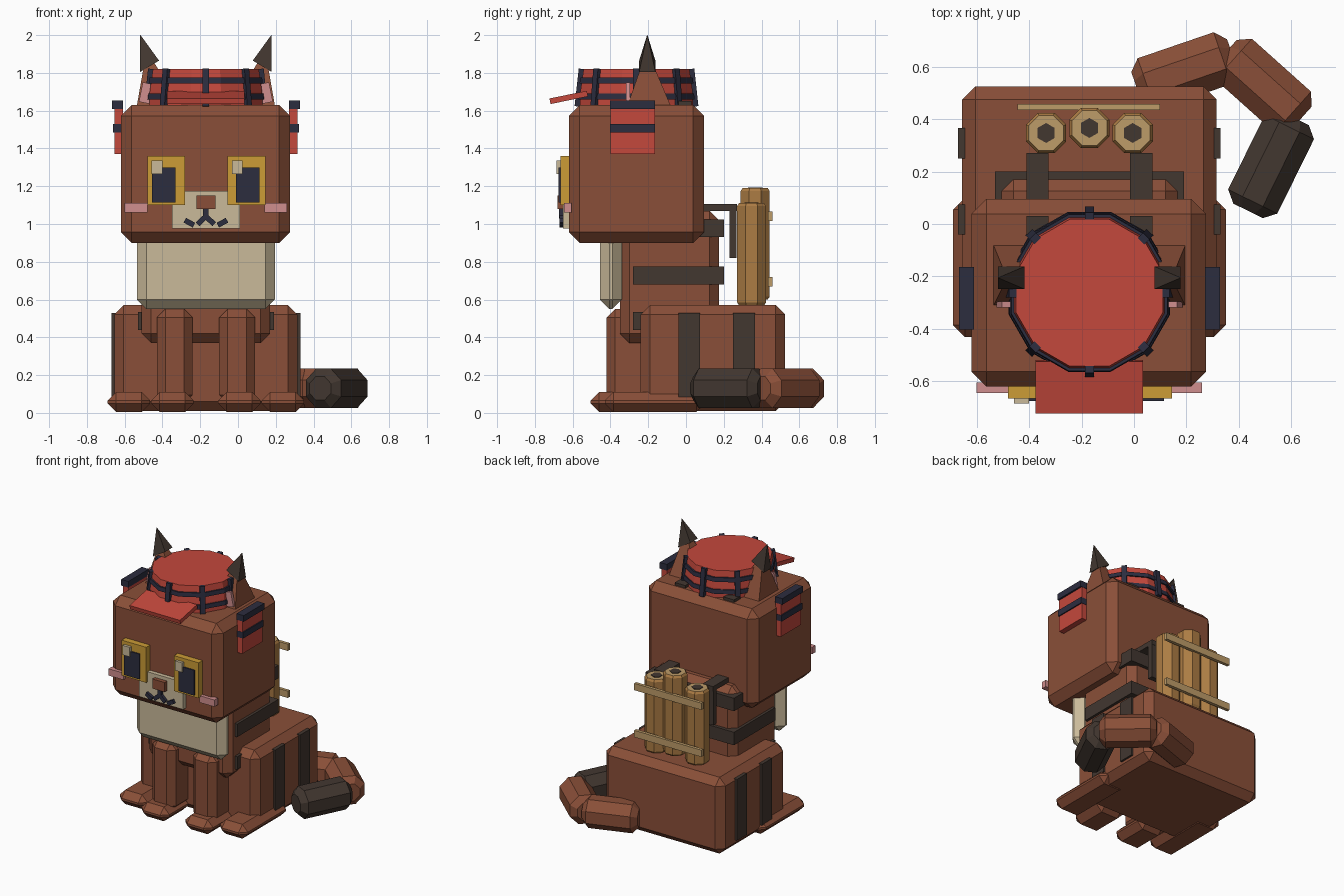
import bpy, bmesh, math
from mathutils import Vector, Matrix

if "Cube" in bpy.data.objects:
    bpy.data.objects.remove(bpy.data.objects["Cube"])

CX = -0.17  # the animal's mirror plane


def lin(c):
    return c / 12.92 if c <= 0.04045 else ((c + 0.055) / 1.055) ** 2.4


def material(name, hexcode):
    m = bpy.data.materials.new(name)
    rgb = [lin(int(hexcode[i:i + 2], 16) / 255) for i in (0, 2, 4)]
    m.diffuse_color = (*rgb, 1)
    m.use_nodes = True
    m.node_tree.nodes["Principled BSDF"].inputs["Base Color"].default_value = m.diffuse_color
    return m


FUR = material("brown fur", "8A4F38")
DARK = material("dark fur", "423730")
RED = material("red", "C4483C")
NAVY = material("navy", "2C2D3F")
CREAM = material("cream", "CABA9A")
GOLD = material("gold", "CC9C36")
PINK = material("pink", "D08E8E")
WOOD = material("wood", "AC7C44")
PALE = material("pale wood", "BE9C69")


def finish(name, bm, *mats):
    bmesh.ops.recalc_face_normals(bm, faces=bm.faces)
    me = bpy.data.meshes.new(name)
    bm.to_mesh(me)
    bm.free()
    for m in mats:
        me.materials.append(m)
    ob = bpy.data.objects.new(name, me)
    bpy.context.collection.objects.link(ob)
    return ob


def box(name, x, y, z, mat, bevel=0.0, rot=None):
    """Box from (min, max) ranges, optionally chamfered and turned about its centre."""
    bm = bmesh.new()
    bmesh.ops.create_cube(bm, size=1)
    size = [r[1] - r[0] for r in (x, y, z)]
    bmesh.ops.scale(bm, vec=size, verts=bm.verts)
    if bevel:
        bmesh.ops.bevel(bm, geom=bm.edges[:], offset=bevel, segments=1, affect='EDGES')
    if rot:
        bmesh.ops.rotate(bm, matrix=Matrix.Rotation(*rot), verts=bm.verts)
    mid = [(r[0] + r[1]) / 2 for r in (x, y, z)]
    bmesh.ops.translate(bm, vec=mid, verts=bm.verts)
    return finish(name, bm, mat)


def pair(name, x, y, z, mat, bevel=0.0, rot=None):
    """A box on the left and its mirror image on the right."""
    box(name + "_left", x, y, z, mat, bevel, rot)
    mx = (2 * CX - x[1], 2 * CX - x[0])
    box(name + "_right", mx, y, z, mat, bevel, (-rot[0], *rot[1:]) if rot else None)


def loft(name, rings, mats, cap_mat=0):
    """Skin a list of equal-length rings and close both ends."""
    bm = bmesh.new()
    vs = [[bm.verts.new(p) for p in r] for r in rings]
    n = len(vs[0])
    for a, b in zip(vs, vs[1:]):
        for i in range(n):
            bm.faces.new((a[i], a[(i + 1) % n], b[(i + 1) % n], b[i]))
    for r in (vs[0], vs[-1]):
        bm.faces.new(r).material_index = cap_mat
    return finish(name, bm, *mats)


def circle(cx, cy, z, r, n, turn=0.5):
    a = [2 * math.pi * (i + turn) / n for i in range(n)]
    return [(cx + r * math.cos(t), cy + r * math.sin(t), z) for t in a]


# Body, torso and head
box("haunches", (-0.655, 0.315), (-0.24, 0.525), (0.01, 0.57), FUR, 0.05)
box("torso", (-0.51, 0.17), (-0.35, 0.175), (0.37, 1.07), FUR, 0.05)
box("head", (-0.62, 0.275), (-0.62, 0.095), (0.9, 1.63), FUR, 0.057)
box("chest_bib", (-0.535, 0.195), (-0.455, -0.34), (0.55, 1.0), CREAM, 0.05)

# Legs and feet
pair("front_leg", (-0.43, -0.24), (-0.42, -0.19), (0.05, 0.55), FUR, 0.045)
pair("front_foot", (-0.46, -0.235), (-0.505, -0.2), (0.005, 0.11), FUR, 0.045)
pair("hind_foot", (-0.69, -0.465), (-0.43, 0.1), (0.005, 0.11), FUR, 0.045)

# Dark stripes on the flanks and around the torso
for i, y in enumerate((-0.04, 0.25)):
    pair(f"flank_stripe_{i}", (-0.67, -0.63), (y, y + 0.115), (0.08, 0.53), DARK)
for i, z in enumerate((0.44, 0.68, 0.93)):
    box(f"torso_band_{i}", (-0.53, 0.19), (-0.28, 0.2), (z, z + 0.095), DARK)
pair("head_mark", (-0.41, -0.325), (-0.04, 0.03), (1.6, 1.65), DARK)

# Face
for n, ex in (("left", -0.48), ("right", -0.055)):
    px = ex + (0.025 if n == "left" else 0.045)
    hx = ex + 0.022
    box(f"eye_{n}", (ex, ex + 0.2), (-0.665, -0.6), (1.1, 1.36), GOLD)
    box(f"pupil_{n}", (px, px + 0.125), (-0.674, -0.66), (1.115, 1.3), NAVY)
    box(f"eye_glint_{n}", (hx, hx + 0.058), (-0.685, -0.66), (1.265, 1.335), CREAM)
box("muzzle", (-0.35, 0.01), (-0.65, -0.6), (0.975, 1.175), CREAM)
box("nose", (-0.22, -0.12), (-0.68, -0.64), (1.08, 1.15), FUR)
pair("cheek", (-0.6, -0.48), (-0.645, -0.605), (1.06, 1.11), PINK)
box("mouth_stem", (-0.185, -0.155), (-0.672, -0.64), (1.03, 1.08), NAVY)
pair("mouth_inner", (-0.222, -0.163), (-0.671, -0.64), (1.005, 1.033), NAVY, 0, (-0.75, 3, 'Y'))
pair("mouth_outer", (-0.285, -0.23), (-0.67, -0.64), (0.993, 1.021), NAVY, 0, (0.5, 3, 'Y'))

# Ears: leaning pyramids with dark tips and pink insides
for n, s in (("left", -1), ("right", 1)):
    def quad(off, z, hx, hy, slope=0.0):
        return [(CX + s * (off + a * hx), -0.195 + b * hy - 0.01 * (z > 1.7), z - a * slope)
                for a, b in ((-1, -1), (1, -1), (1, 1), (-1, 1))]
    loft(f"ear_{n}", [quad(0.245, 1.6, 0.125, 0.125), quad(0.305, 1.88, 0.016, 0.016)], [FUR])
    loft(f"ear_tip_{n}", [quad(0.298, 1.835, 0.05, 0.043, 0.03),
                          quad(0.347, 2.0, 0.001, 0.001)], [DARK])
pair("inner_ear", (-0.515, -0.45), (-0.318, -0.296), (1.64, 1.745), PINK, 0, (0.2, 3, 'Y'))

# Round hat with two hoops, eight ribs and a tilted peak
HY = -0.262
loft("hat", [circle(CX, HY, z, r, 12) for z, r in
             ((1.6, 0.312), (1.7, 0.308), (1.82, 0.29))], [RED])
for i, (z, r) in enumerate(((1.66, 0.319), (1.745, 0.312))):
    loft(f"hat_hoop_{i}", [circle(CX, HY, z, r, 12), circle(CX, HY, z + 0.03, r - 0.004, 12)], [NAVY])
for i in range(8):
    bm = bmesh.new()
    bmesh.ops.create_cube(bm, size=1)
    bmesh.ops.scale(bm, vec=(0.03, 0.035, 0.2), verts=bm.verts)
    m = (Matrix.Translation((CX, HY, 1.722)) @ Matrix.Rotation(i * math.pi / 4, 4, 'Z')
         @ Matrix.Translation((0.302, 0, 0)) @ Matrix.Rotation(-0.11, 4, 'Y'))
    bmesh.ops.transform(bm, matrix=m, verts=bm.verts)
    finish(f"hat_rib_{i}", bm, NAVY)
box("hat_peak", (-0.375, 0.035), (-0.722, -0.52), (1.655, 1.685), RED, 0, (0.2, 3, 'X'))

# Side flaps hanging on the head
pair("side_flap", (-0.655, -0.61), (-0.4, -0.165), (1.37, 1.61), RED)
pair("side_flap_top", (-0.668, -0.61), (-0.402, -0.163), (1.61, 1.655), NAVY)
pair("side_flap_stripe", (-0.663, -0.61), (-0.402, -0.163), (1.485, 1.53), NAVY)


# Log bundle carried on the back
for i, (x, y, z0, z1) in enumerate(((-0.335, 0.347, 0.57, 1.11),
                                    (CX, 0.366, 0.6, 1.19),
                                    (-0.005, 0.347, 0.57, 1.11))):
    loft(f"log_{i}", [circle(x, y, z, r, 8) for z, r in
                      ((z0, 0.072), (z0 + 0.015, 0.083), (z1 - 0.015, 0.083), (z1, 0.072))],
         [WOOD, PALE], 1)
    loft(f"log_core_{i}", [circle(x, y, z, 0.038, 6) for z in (z1 - 0.01, z1 + 0.004)], [DARK])
for i, z in enumerate((0.67, 1.015)):
    box(f"bundle_slat_{i}", (-0.445, 0.1), (0.435, 0.458), (z, z + 0.05), PALE)
pair("bundle_strap", (-0.41, -0.325), (0.0, 0.27), (1.07, 1.105), DARK)
pair("bundle_strap_drop", (-0.41, -0.325), (0.23, 0.268), (0.82, 1.1), DARK)


# Tail: three chamfered octagonal segments lying on the ground
def tail_segment(name, p, q, mat, r=0.113, cut=0.04):
    p, q = Vector((*p, 0.13)), Vector((*q, 0.13))
    d = (q - p).normalized()
    side = Vector((-d.y, d.x, 0))
    rings = []
    for c, k in ((p, 0.6), (p + d * cut, 1), (q - d * cut, 1), (q, 0.6)):
        rings.append([c + side * a * k + Vector((0, 0, b * k))
                      for a, b, _ in circle(0, 0, 0, r, 8)])
    loft(name, rings, [mat])


tail_segment("tail_base", (0.01, 0.52), (0.375, 0.645), FUR)
tail_segment("tail_middle", (0.35, 0.655), (0.635, 0.4), FUR)
tail_segment("tail_tip", (0.61, 0.405), (0.435, 0.05), DARK)
